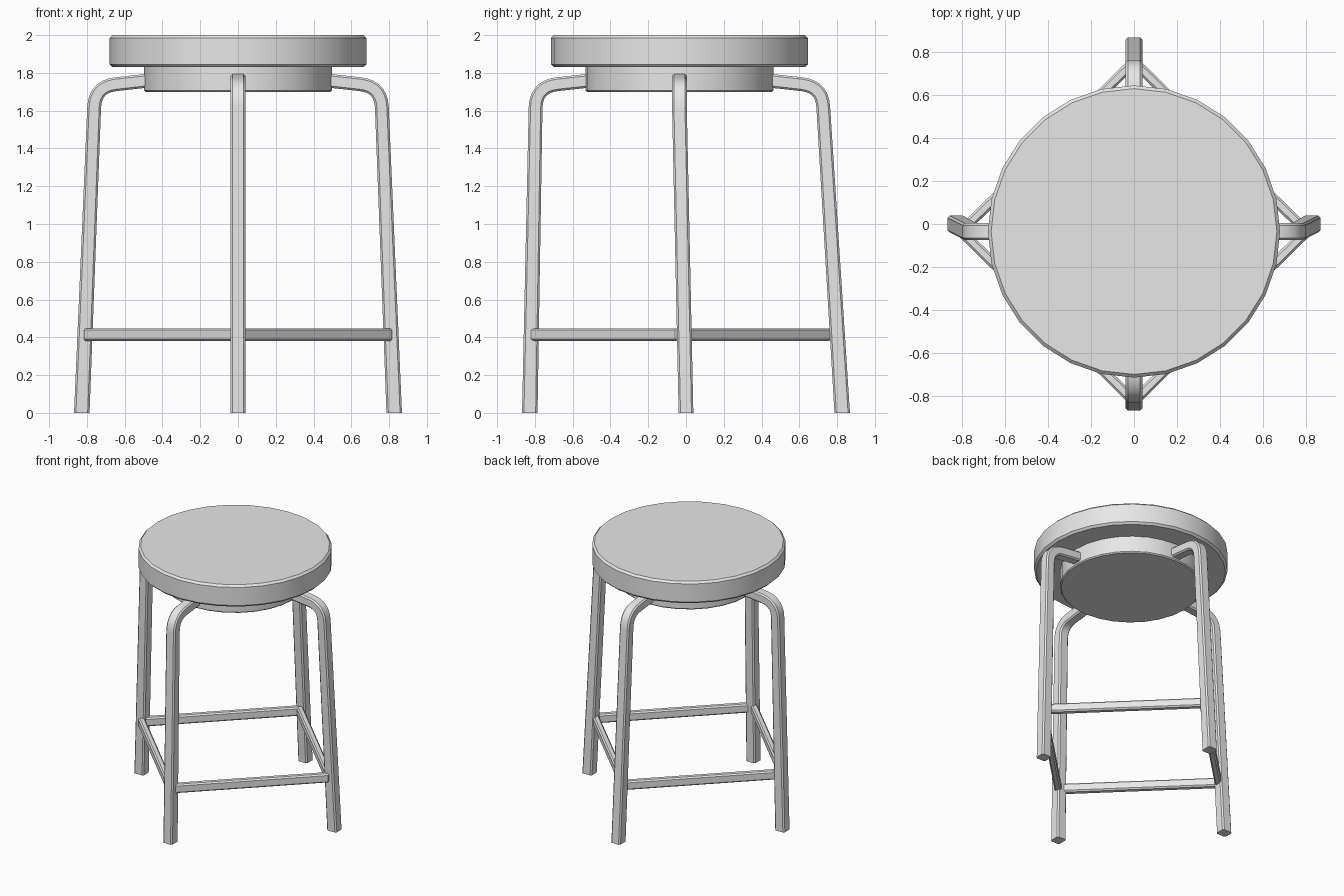
import bpy, bmesh, math
from mathutils import Vector, Matrix

if "Cube" in bpy.data.objects:
    bpy.data.objects.remove(bpy.data.objects["Cube"], do_unlink=True)

LEAN = -0.035          # the top of the stool sits slightly forward of its feet
BEND_Z = 1.63          # height where the legs start to curve

grey = bpy.data.materials.new("plain_grey")
grey.use_nodes = True
grey.diffuse_color = (0.8, 0.8, 0.8, 1)
grey.node_tree.nodes["Principled BSDF"].inputs["Base Color"].default_value = (0.8, 0.8, 0.8, 1)


def finish(name, bm, angle=30):
    bmesh.ops.recalc_face_normals(bm, faces=bm.faces)
    mesh = bpy.data.meshes.new(name)
    bm.to_mesh(mesh)
    bm.free()
    mesh.materials.append(grey)
    obj = bpy.data.objects.new(name, mesh)
    bpy.context.collection.objects.link(obj)
    bpy.ops.object.select_all(action="DESELECT")
    obj.select_set(True)
    bpy.context.view_layer.objects.active = obj
    bpy.ops.object.shade_smooth_by_angle(angle=math.radians(angle))
    return obj


def bevel_sharp(bm, width, segments=1):
    edges = [e for e in bm.edges if e.calc_face_angle(0) > math.radians(50)]
    bmesh.ops.bevel(bm, geom=edges, offset=width, segments=segments,
                    profile=0.5, affect="EDGES")


def disc(name, radius, bottom, top, sides, bevel):
    bm = bmesh.new()
    spot = Matrix.Translation((0, LEAN, (bottom + top) / 2))
    bmesh.ops.create_cone(bm, cap_ends=True, segments=sides, radius1=radius,
                          radius2=radius, depth=top - bottom, matrix=spot)
    bevel_sharp(bm, bevel)
    return finish(name, bm)


def leg_path():
    # Straight shank, rounded bend, then a nearly level arm into the base
    foot, corner, end = Vector((0.827, 0)), Vector((0.757, 1.728)), Vector((0.42, 1.765))
    start = corner + (foot - corner).normalized() * 0.11
    stop = corner + (end - corner).normalized() * 0.11
    steps = 7
    bend = []
    for i in range(steps + 1):
        t = i / steps
        bend.append(start * (1 - t) ** 2 + corner * 2 * t * (1 - t) + stop * t * t)
    return [foot] + bend + [end]


def leg(name, turn):
    path = leg_path()
    bm = bmesh.new()
    rings = []
    for i, p in enumerate(path):
        along = path[min(i + 1, len(path) - 1)] - path[max(i - 1, 0)]
        normal = Vector((along.y, -along.x)).normalized()
        half = 0.0365
        if i == 0:
            normal, half = Vector((1, 0)), 0.041
        a, b = p + normal * half, p - normal * half
        ring = [(a, -1), (a, 1), (b, 1), (b, -1)]
        rings.append([bm.verts.new((q.x, s * 0.039, q.y)) for q, s in ring])
    for lower, upper in zip(rings, rings[1:]):
        for k in range(4):
            n = (k + 1) % 4
            bm.faces.new((lower[k], lower[n], upper[n], upper[k]))
    bm.faces.new(rings[0])
    bm.faces.new(rings[-1])
    bm.normal_update()
    # Chamfer the four long edges only, leaving the foot and arm ends square
    ends = {v for v in rings[0]} | {v for v in rings[-1]}
    long_edges = [e for e in bm.edges if e.calc_face_angle(0) > math.radians(50)
                  and not all(v in ends for v in e.verts)]
    bmesh.ops.bevel(bm, geom=long_edges, offset=0.01, segments=1, affect="EDGES")
    bmesh.ops.rotate(bm, verts=bm.verts, matrix=Matrix.Rotation(turn, 3, "Z"))
    for v in bm.verts:
        v.co.y += LEAN * min(v.co.z / BEND_Z, 1)
    return finish(name, bm)


def stretcher(name, a, b):
    bm = bmesh.new()
    span = b - a
    bmesh.ops.create_cube(bm, size=1)
    bmesh.ops.scale(bm, verts=bm.verts, vec=(span.length, 0.047, 0.068))
    bevel_sharp(bm, 0.01)
    turn = Matrix.Rotation(math.atan2(span.y, span.x), 4, "Z")
    bm.transform(Matrix.Translation((a + b) / 2) @ turn)
    return finish(name, bm)


# Round seat and the smaller base under it
disc("seat", 0.68, 1.83, 2.0, 28, 0.015)
disc("seat_base", 0.498, 1.70, 1.84, 28, 0.008)

# Four bent legs
for i, side in enumerate(("left", "back", "right", "front")):
    leg(side + "_leg", i * math.pi / 2)

# Diagonal stretchers joining neighbouring legs
for sx, x_name in ((1, "left"), (-1, "right")):
    for sy, y_name in ((1, "back"), (-1, "front")):
        stretcher(y_name + "_" + x_name + "_stretcher",
                  Vector((sx * 0.805, LEAN, 0.414)),
                  Vector((0, LEAN + sy * 0.79, 0.414)))
